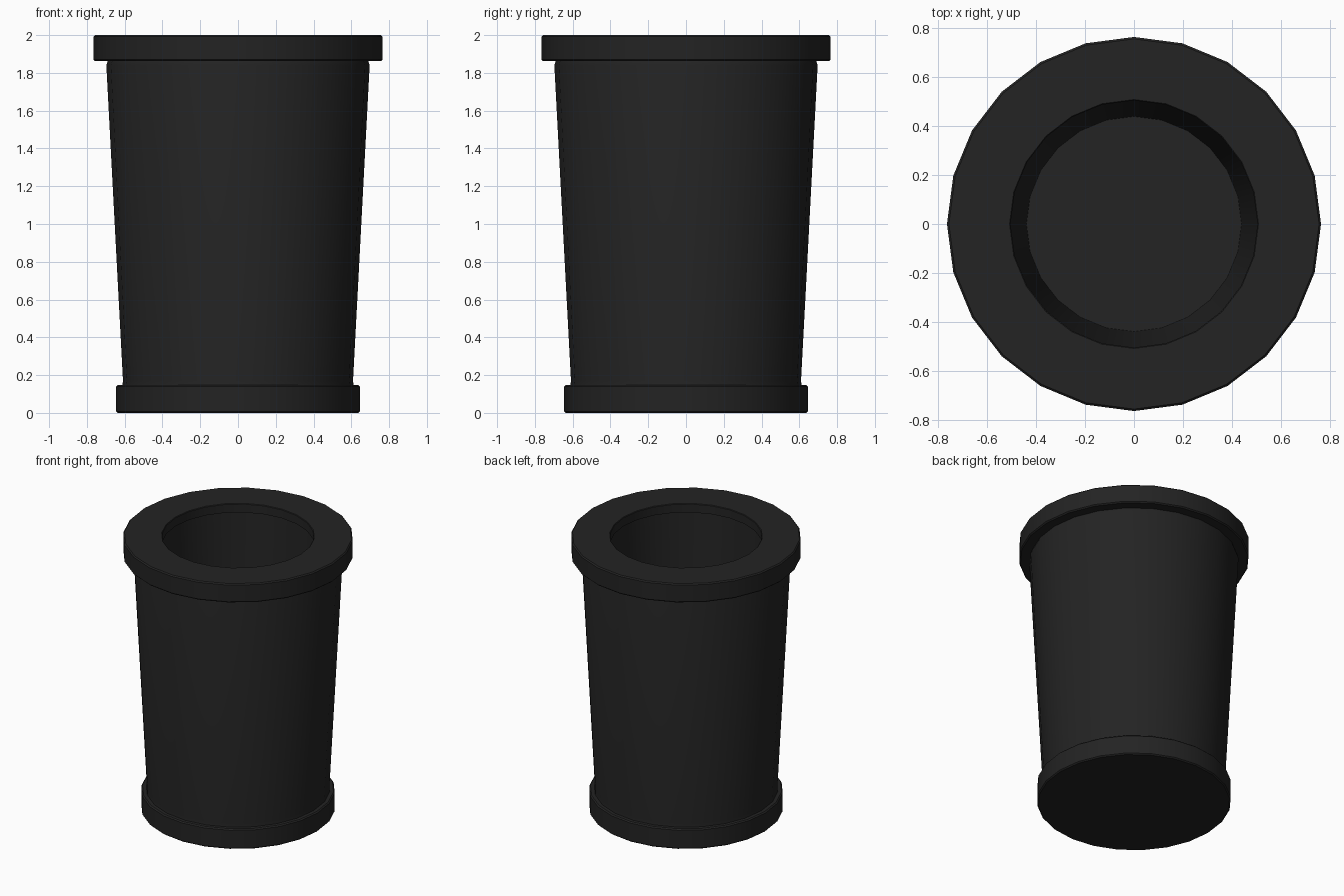
import bpy, bmesh, math

if "Cube" in bpy.data.objects:
    bpy.data.objects.remove(bpy.data.objects["Cube"])

SEGMENTS = 24

# Dark material
dark = bpy.data.materials.new("dark_plastic")
dark.diffuse_color = (0.017, 0.017, 0.017, 1)
dark.use_nodes = True
dark.node_tree.nodes["Principled BSDF"].inputs["Base Color"].default_value = dark.diffuse_color


def lathe(name, profile):
    """Spin an (r, z) profile around z, capping both ends with flat discs."""
    bm = bmesh.new()
    rings = []
    for r, z in profile:
        rings.append([bm.verts.new((r * math.cos(a), r * math.sin(a), z))
                      for a in (2 * math.pi * i / SEGMENTS for i in range(SEGMENTS))])
    for low, high in zip(rings, rings[1:]):
        for i in range(SEGMENTS):
            j = (i + 1) % SEGMENTS
            bm.faces.new((low[i], low[j], high[j], high[i]))
    bm.faces.new(rings[0][::-1])
    bm.faces.new(rings[-1])
    bmesh.ops.recalc_face_normals(bm, faces=bm.faces)
    mesh = bpy.data.meshes.new(name)
    bm.to_mesh(mesh)
    bm.free()
    mesh.materials.append(dark)
    obj = bpy.data.objects.new(name, mesh)
    bpy.context.collection.objects.link(obj)
    bpy.context.view_layer.objects.active = obj
    obj.select_set(True)
    bpy.ops.object.shade_smooth_by_angle(angle=math.radians(30))
    obj.select_set(False)
    return obj


B = 0.008  # edge bevel

lathe("waste_bin", [
    # base band
    (0.645 - B, 0), (0.645, B), (0.645, 0.147 - B), (0.645 - B, 0.147),
    # tapered outer wall
    (0.612, 0.147), (0.609, 0.17), (0.697, 1.84), (0.69, 1.862),
    # top rim
    (0.765 - B, 1.862), (0.765, 1.862 + B), (0.765, 2 - B), (0.765 - B, 2),
    # inner lip and slight undercut
    (0.509, 2), (0.505, 1.996), (0.505, 1.935), (0.53, 1.93),
    # tapered inner wall down to the floor
    (0.44, 0.1),
])
